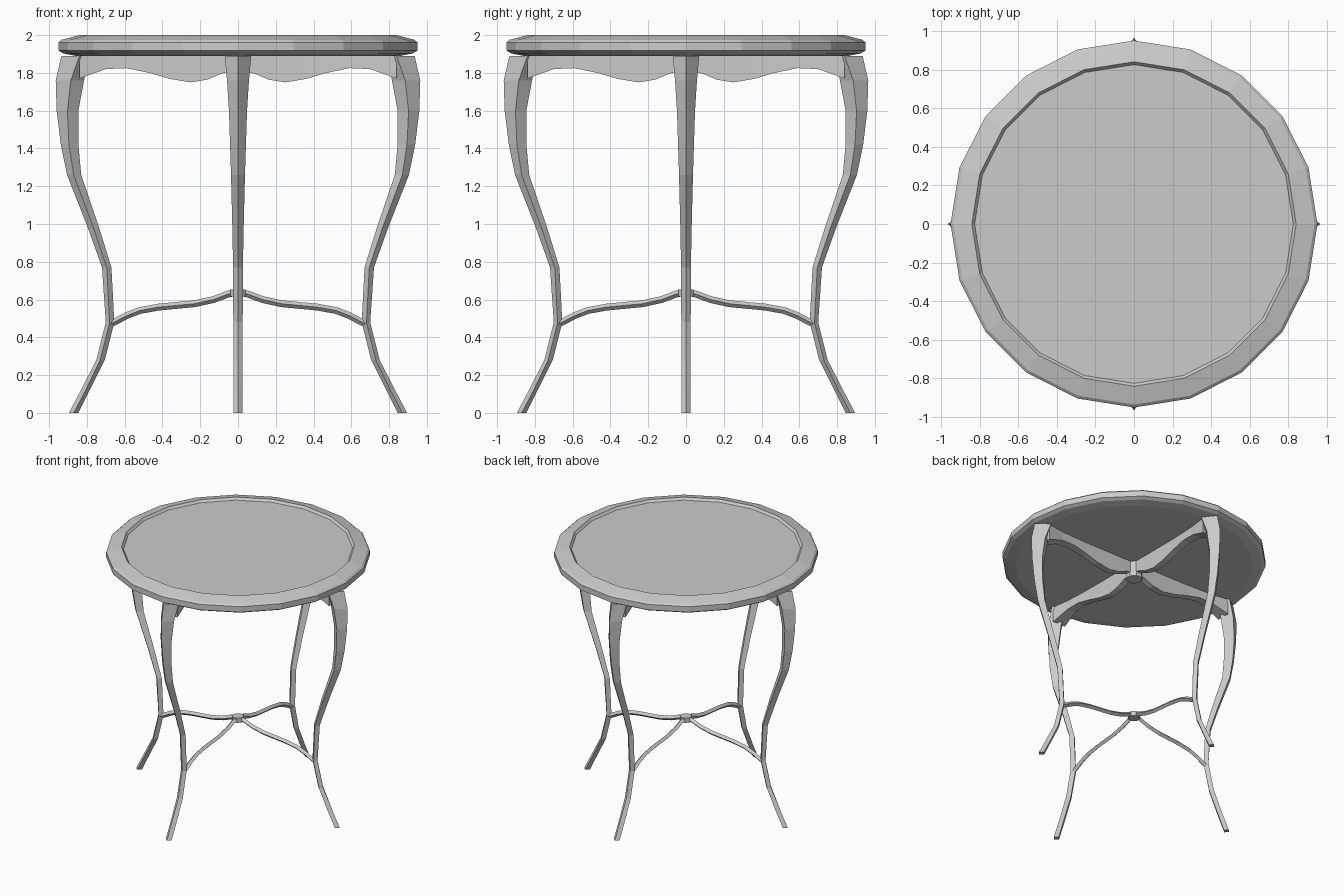
import bpy, bmesh, math
from mathutils import Matrix, Vector

if "Cube" in bpy.data.objects:
    bpy.data.objects.remove(bpy.data.objects["Cube"])


def finish(bm, name, angle=0.0):
    bmesh.ops.recalc_face_normals(bm, faces=bm.faces)
    bm.transform(Matrix.Rotation(angle, 4, 'Z'))
    me = bpy.data.meshes.new(name)
    bm.to_mesh(me)
    bm.free()
    ob = bpy.data.objects.new(name, me)
    bpy.context.collection.objects.link(ob)
    return ob


def loft(rings, name, angle=0.0):
    """Skin a list of equal-length closed rings and cap both ends."""
    bm = bmesh.new()
    vs = [[bm.verts.new(p) for p in r] for r in rings]
    n = len(vs[0])
    for a, b in zip(vs, vs[1:]):
        for i in range(n):
            j = (i + 1) % n
            bm.faces.new((a[i], a[j], b[j], b[i]))
    bm.faces.new(vs[0])
    bm.faces.new(vs[-1])
    return finish(bm, name, angle)


def lathe(profile, sides, name, angle=0.0):
    step = 2 * math.pi / sides
    return loft([[(r * math.cos(i * step), r * math.sin(i * step), z)
                  for i in range(sides)] for r, z in profile], name, angle)


# Round top with sloped rim and recessed panel
lathe([(0.86, 1.89), (0.925, 1.903), (0.95, 1.918), (0.95, 1.962),
       (0.935, 1.975), (0.84, 2.0), (0.825, 1.982)], 20, "table_top")

# Leg stations: height, outer radius, side-corner radius, inner radius, half width
LEG = [(0.0, 0.895, 0.87, 0.845, 0.025),
       (0.12, 0.832, 0.807, 0.785, 0.025),
       (0.28, 0.75, 0.73, 0.705, 0.025),
       (0.48, 0.70, 0.68, 0.655, 0.025),
       (0.77, 0.72, 0.695, 0.67, 0.026),
       (0.98, 0.795, 0.765, 0.735, 0.03),
       (1.26, 0.905, 0.87, 0.83, 0.037),
       (1.42, 0.938, 0.895, 0.845, 0.042),
       (1.60, 0.96, 0.903, 0.845, 0.048),
       (1.76, 0.965, 0.885, 0.815, 0.058),
       (1.89, 0.935, 0.84, 0.79, 0.07)]

# Apron stations: radius, bottom height, half thickness
APRON = [(0.03, 1.81, 0.025), (0.085, 1.797, 0.025), (0.16, 1.765, 0.025),
         (0.25, 1.75, 0.025), (0.36, 1.768, 0.025), (0.47, 1.80, 0.026),
         (0.59, 1.825, 0.03), (0.70, 1.82, 0.036), (0.84, 1.77, 0.055)]

# Stretcher centre line: radius, height
BAR = [(0.02, 0.635), (0.05, 0.63), (0.13, 0.60), (0.23, 0.578), (0.42, 0.56),
       (0.52, 0.542), (0.59, 0.515), (0.675, 0.47)]
S = 0.018

for k, side in enumerate(("right", "back", "left", "front")):
    a = k * math.pi / 2
    # Cabriole leg with diamond section
    loft([[(o, 0, z), (m, w, z), (i, 0, z), (m, -w, z)]
          for z, o, m, i, w in LEG], side + "_leg", a)
    # Wavy apron board under the top
    loft([[(r, -t, z), (r, t, z), (r, t, 1.893), (r, -t, 1.893)]
          for r, z, t in APRON], side + "_apron", a)
    # Curved stretcher with diamond section
    rings = []
    for i, p in enumerate(BAR):
        p0, p1 = BAR[max(i - 1, 0)], BAR[min(i + 1, len(BAR) - 1)]
        d = Vector((p1[0] - p0[0], p1[1] - p0[1])).normalized() * S
        r, z = p
        rings.append([(r - d.y, 0, z + d.x), (r, S, z),
                      (r + d.y, 0, z - d.x), (r, -S, z)])
    loft(rings, side + "_stretcher", a)

# Hubs where aprons and stretchers meet
lathe([(0.06, 1.77), (0.06, 1.892)], 8, "apron_hub", math.pi / 8)
lathe([(0.044, 0.615), (0.044, 0.652)], 8, "stretcher_hub", math.pi / 8)
